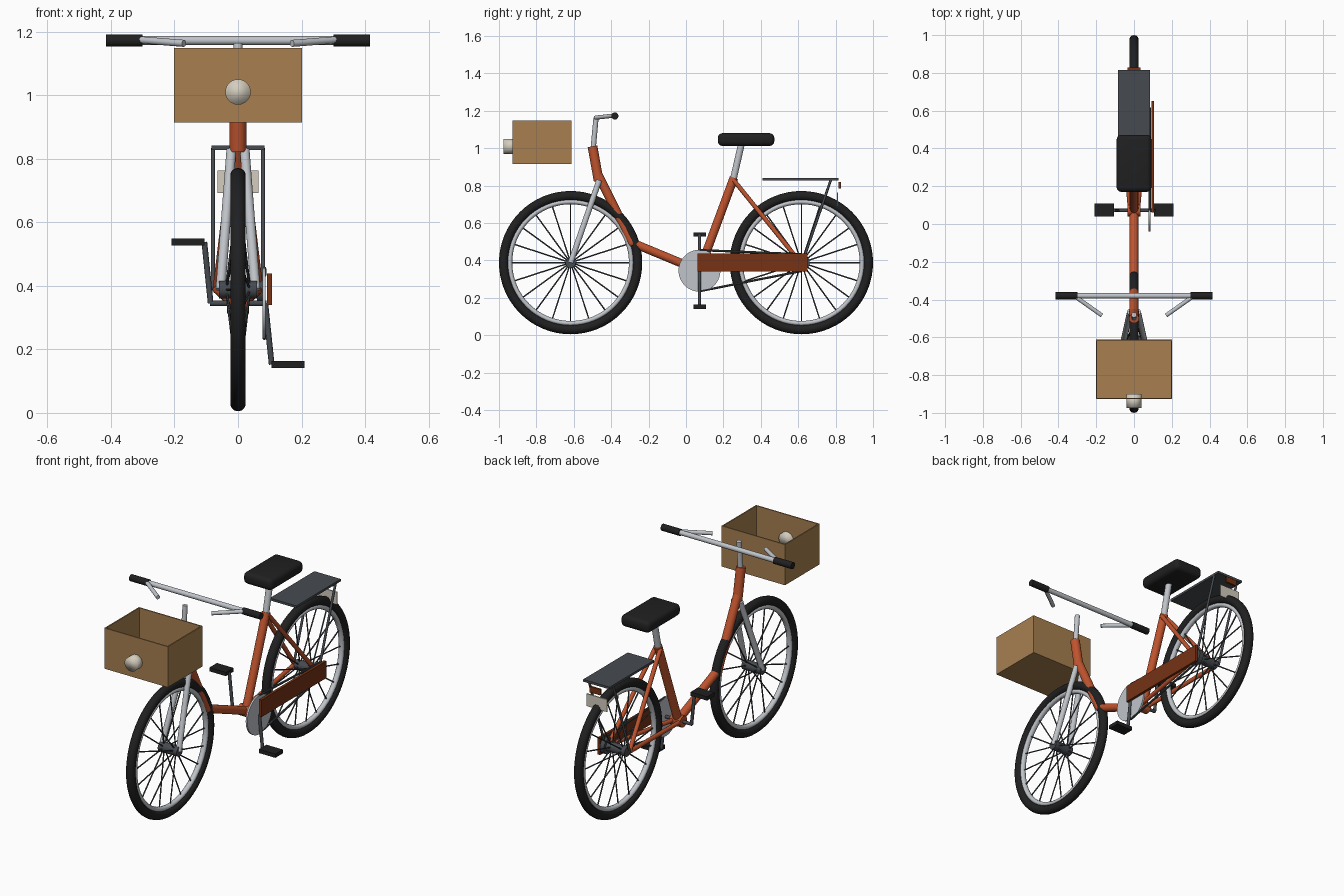
import bpy, bmesh, math
from mathutils import Vector, Matrix

if "Cube" in bpy.data.objects:
    bpy.data.objects.remove(bpy.data.objects["Cube"])


def mat(name, r, g, b):
    m = bpy.data.materials.new(name)
    m.diffuse_color = [(c / 255 / 12.92 if c < 11 else ((c / 255 + 0.055) / 1.055) ** 2.4)
                       for c in (r, g, b)] + [1]
    m.use_nodes = True
    m.node_tree.nodes["Principled BSDF"].inputs["Base Color"].default_value = m.diffuse_color
    return m


ORANGE = mat("frame orange", 192, 84, 46)
RUST = mat("guard rust", 118, 50, 20)
BLACK = mat("rubber black", 32, 32, 33)
SILVER = mat("silver", 192, 196, 201)
STEEL = mat("dark steel", 70, 74, 79)
TAN = mat("basket tan", 168, 128, 80)
CREAM = mat("lamp cream", 212, 205, 190)


def finish(name, bm, m, smooth=40):
    me = bpy.data.meshes.new(name)
    bmesh.ops.recalc_face_normals(bm, faces=bm.faces)
    bm.to_mesh(me)
    bm.free()
    ob = bpy.data.objects.new(name, me)
    bpy.context.collection.objects.link(ob)
    me.materials.append(m)
    if smooth:
        bpy.ops.object.select_all(action='DESELECT')
        ob.select_set(True)
        bpy.context.view_layer.objects.active = ob
        bpy.ops.object.shade_smooth_by_angle(angle=math.radians(smooth))
    return ob


def add_tube(bm, a, b, r, seg=16):
    a, b = Vector(a), Vector(b)
    d = b - a
    M = Matrix.Translation((a + b) / 2) @ d.to_track_quat('Z', 'Y').to_matrix().to_4x4()
    bmesh.ops.create_cone(bm, cap_ends=True, segments=seg, radius1=r, radius2=r,
                          depth=d.length, matrix=M)


def tubes(name, m, r, *pairs, seg=16, smooth=40):
    bm = bmesh.new()
    for a, b in pairs:
        add_tube(bm, a, b, r, seg)
    return finish(name, bm, m, smooth)


def box(name, m, lo, hi, bevel=0):
    bm = bmesh.new()
    lo, hi = Vector(lo), Vector(hi)
    bmesh.ops.create_cube(bm, size=1, matrix=Matrix.Translation((lo + hi) / 2)
                          @ Matrix.Diagonal((*(hi - lo), 1)))
    if bevel:
        bmesh.ops.bevel(bm, geom=bm.edges[:], offset=bevel, segments=4,
                        profile=0.5, affect='EDGES')
    return finish(name, bm, m, 40 if bevel else 0)


def ring(name, m, y, z, R, rr, rx, n=64, k=14):
    # Torus around the x axis with an elliptical section
    bm = bmesh.new()
    rows = []
    for i in range(n):
        a = 2 * math.pi * i / n
        row = []
        for j in range(k):
            b = 2 * math.pi * j / k
            q = R + rr * math.cos(b)
            row.append(bm.verts.new((rx * math.sin(b), y + q * math.cos(a), z + q * math.sin(a))))
        rows.append(row)
    for i in range(n):
        for j in range(k):
            p, q = rows[i], rows[(i + 1) % n]
            bm.faces.new((p[j], q[j], q[(j + 1) % k], p[(j + 1) % k]))
    return finish(name, bm, m, 60)


HZ, WY = 0.388, 0.617          # hub height and wheel offset
BB = (0.072, 0.345)            # crank centre (y, z)

# Wheels: tyre, rim, hub and spokes
for side, y in (("front", -WY), ("rear", WY)):
    ring(side + "_tyre", BLACK, y, HZ, 0.358, 0.025, 0.025)
    ring(side + "_rim", SILVER, y, HZ, 0.325, 0.013, 0.016, k=10)
    tubes(side + "_hub", STEEL, 0.028, ((-0.06, y, HZ), (0.06, y, HZ)), seg=24)
    spokes = []
    for i in range(20):
        a = 2 * math.pi * i / 20
        c, s = math.cos(a), math.sin(a)
        x = 0.035 if i % 2 else -0.035
        spokes.append(((x, y + 0.022 * c, HZ + 0.022 * s), (0, y + 0.32 * c, HZ + 0.32 * s)))
    tubes(side + "_spokes", STEEL, 0.0038, *spokes, seg=6)

# Frame tubes
tubes("head_tube", ORANGE, 0.026, ((0, -0.467, 0.825), (0, -0.5, 1.01)), seg=24)
bm = bmesh.new()
path = [(0, -0.478, 0.875), (0, -0.29, 0.495), (0, BB[0], BB[1])]
add_tube(bm, path[0], path[1], 0.024, 24)
add_tube(bm, path[1], path[2], 0.023, 24)
bmesh.ops.create_uvsphere(bm, u_segments=24, v_segments=12, radius=0.024,
                          matrix=Matrix.Translation(path[1]))
finish("step_through_tube", bm, ORANGE)
tubes("seat_tube", ORANGE, 0.023, ((0, BB[0], BB[1]), (0, 0.256, 0.842)), seg=24)
tubes("bottom_bracket", ORANGE, 0.032, ((-0.035, *BB), (0.035, *BB)), seg=24)
tubes("seat_stays", ORANGE, 0.012,
      *[((s * 0.015, 0.254, 0.83), (s * 0.068, WY - 0.005, HZ)) for s in (-1, 1)])
tubes("chain_stays", ORANGE, 0.012,
      *[((s * 0.02, *BB), (s * 0.068, WY, HZ)) for s in (-1, 1)])

# Fork, stem and handlebar
tubes("fork_legs", SILVER, 0.0155,
      *[((s * 0.055, -WY, HZ), (s * 0.021, -0.464, 0.828)) for s in (-1, 1)])
tubes("stem", SILVER, 0.014, ((0, -0.497, 0.99), (0, -0.481, 1.163)))
tubes("handlebar", SILVER, 0.014, ((-0.41, -0.38, 1.172), (0.41, -0.38, 1.172)))
tubes("grips", BLACK, 0.019,
      *[((s * 0.3, -0.38, 1.172), (s * 0.415, -0.38, 1.172)) for s in (-1, 1)])
tubes("brake_levers", SILVER, 0.011,
      *[((s * 0.31, -0.385, 1.174), (s * 0.17, -0.484, 1.163)) for s in (-1, 1)])

# Saddle
tubes("seat_post", SILVER, 0.018, ((0, 0.25, 0.82), (0, 0.298, 1.03)))
box("saddle", BLACK, (-0.092, 0.17, 1.012), (0.092, 0.472, 1.08), 0.025)

# Basket: open box with thin walls
X, Y0, Y1, Z0, Z1, T = 0.202, -0.927, -0.612, 0.914, 1.148, 0.007
box("basket_floor", TAN, (-X, Y0, Z0), (X, Y1, Z0 + T))
box("basket_front", TAN, (-X, Y0, Z0), (X, Y0 + T, Z1))
box("basket_back", TAN, (-X, Y1 - T, Z0), (X, Y1, Z1))
for n, s in (("left", -1), ("right", 1)):
    x0, x1 = sorted((s * X, s * (X - T)))
    box("basket_" + n, TAN, (x0, Y0 + T, Z0), (x1, Y1 - T, Z1))

# Head lamp through the basket front
tubes("head_lamp", CREAM, 0.04, ((0, -0.975, 1.01), (0, -0.9, 1.01)), seg=24, smooth=120)

# Drivetrain
tubes("chainring", SILVER, 0.112, ((0.077, *BB), (0.087, *BB)), seg=40)
tubes("sprocket", STEEL, 0.045, ((0.06, WY, HZ), (0.086, WY, HZ)), seg=24)
tubes("chain", STEEL, 0.006,
      ((0.083, BB[0], BB[1] + 0.11), (0.083, WY, HZ + 0.045)),
      ((0.083, BB[0], BB[1] - 0.11), (0.083, WY, HZ - 0.045)), seg=8)
box("chain_guard", RUST, (0.092, 0.062, 0.34), (0.107, 0.65, 0.438))
tubes("crank_axle", STEEL, 0.009, ((-0.088, *BB), (0.09, *BB)), seg=12)
for n, s in (("left", 1), ("right", -1)):
    zp = BB[1] + s * 0.193
    tubes(n + "_crank", STEEL, 0.009,
          ((-s * 0.086, *BB), (-s * 0.106, BB[0], zp)), seg=12)
    x0, x1 = sorted((-s * 0.105, -s * 0.21))
    box(n + "_pedal", BLACK, (x0, 0.04, zp - 0.011), (x1, 0.108, zp + 0.011))

# Rear rack, reflector and plate
box("rear_rack", STEEL, (-0.084, 0.41, 0.828), (0.084, 0.815, 0.841))
tubes("rack_stays", STEEL, 0.007,
      *[((s * 0.079, 0.775, 0.832), (s * 0.079, WY + 0.005, HZ)) for s in (-1, 1)], seg=10)
box("rear_reflector", RUST, (-0.034, 0.816, 0.785), (0.034, 0.828, 0.818))
box("rear_plate", CREAM, (-0.065, 0.806, 0.692), (0.065, 0.813, 0.763))
